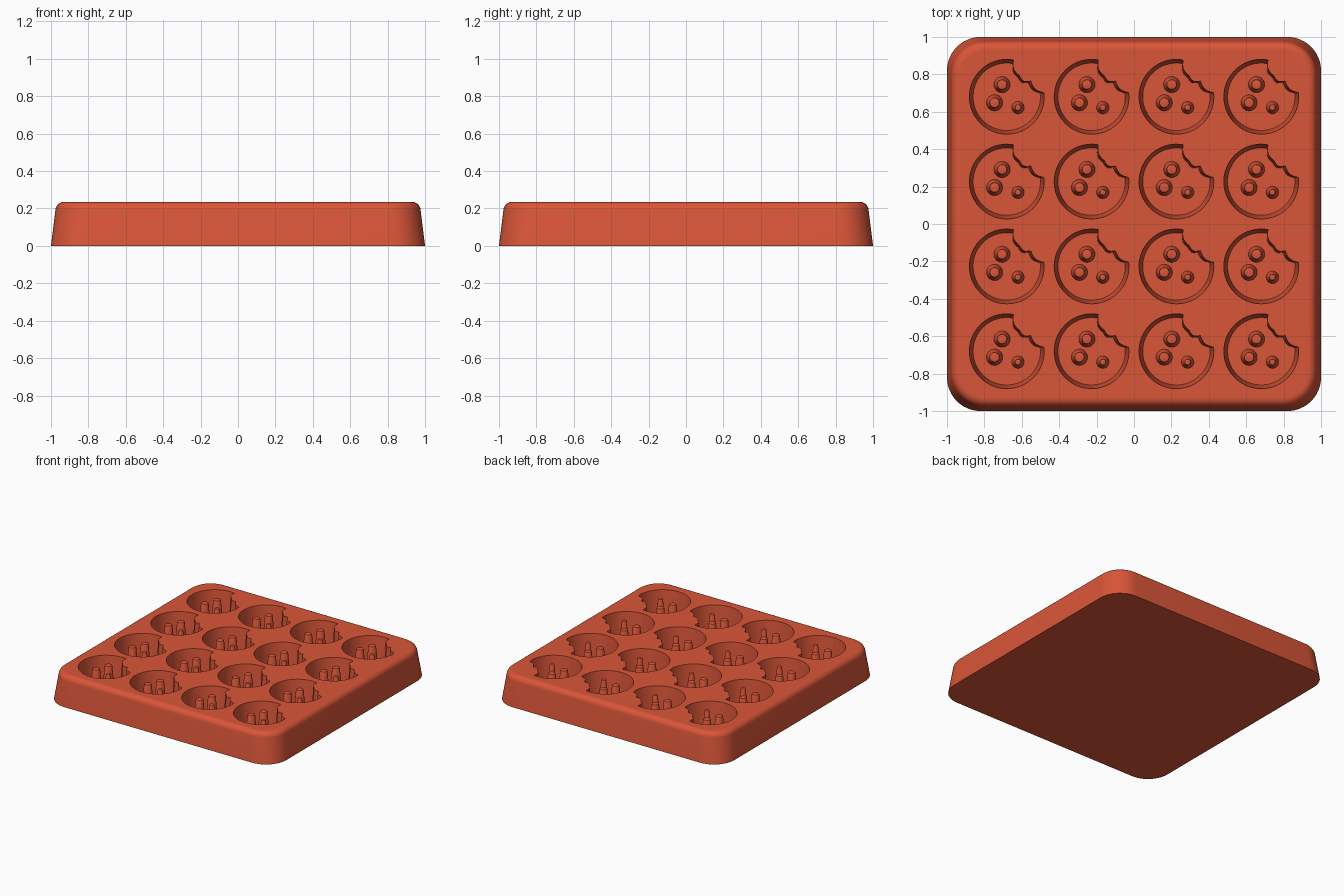
import bpy, bmesh
from math import pi, sin, cos, atan2, hypot, radians

cube = bpy.data.objects.get("Cube")
if cube:
    bpy.data.objects.remove(cube)

HEIGHT, FLOOR, PITCH, RADIUS = 0.235, 0.03, 0.4535, 0.2

silicone = bpy.data.materials.new("terracotta_red")
silicone.use_nodes = True
COLOUR = (0.70, 0.092, 0.040, 1)
silicone.diffuse_color = COLOUR
silicone.node_tree.nodes["Principled BSDF"].inputs["Base Color"].default_value = COLOUR


def loft(bm, rings):
    """Skin a stack of equal-length rings and cap both ends."""
    loops = [[bm.verts.new(p) for p in ring] for ring in rings]
    n = len(loops[0])
    for low, high in zip(loops, loops[1:]):
        for i in range(n):
            j = (i + 1) % n
            bm.faces.new((low[i], low[j], high[j], high[i]))
    bm.faces.new(loops[0][::-1])
    bm.faces.new(loops[-1])


def finish(name, bm):
    bmesh.ops.recalc_face_normals(bm, faces=bm.faces)
    mesh = bpy.data.meshes.new(name)
    bm.to_mesh(mesh)
    bm.free()
    mesh.materials.append(silicone)
    obj = bpy.data.objects.new(name, mesh)
    bpy.context.collection.objects.link(obj)
    return obj


def activate(obj):
    bpy.ops.object.select_all(action="DESELECT")
    obj.select_set(True)
    bpy.context.view_layer.objects.active = obj


def rounded_square(half, corner, z, steps=12):
    ring = []
    for q, (sx, sy) in enumerate(((1, 1), (-1, 1), (-1, -1), (1, -1))):
        for k in range(steps + 1):
            a = (q + k / steps) * pi / 2
            ring.append((sx * (half - corner) + corner * cos(a),
                         sy * (half - corner) + corner * sin(a), z))
    return ring


def cookie_outline():
    """Round outline with a scalloped bite at the +x +y side."""
    cusps = [(0.036, 0.197), (0.068, 0.112), (0.128, 0.084), (0.198, 0.022)]
    start, end = atan2(cusps[0][1], cusps[0][0]), atan2(cusps[-1][1], cusps[-1][0])
    sweep = end + 2 * pi - start
    pts = [(RADIUS * cos(start + sweep * k / 64), RADIUS * sin(start + sweep * k / 64))
           for k in range(64)]
    # each tooth mark bows toward the cookie's centre
    corners = cusps[::-1]
    for (ax, ay), (bx, by) in zip(corners, corners[1:]):
        dx, dy = bx - ax, by - ay
        length = hypot(dx, dy)
        for k in range(8):
            t = k / 8
            sag = 0.016 * sin(pi * t)
            pts.append((ax + dx * t - dy / length * sag, ay + dy * t + dx / length * sag))
    return pts


centres = [((i - 1.5) * PITCH, (j - 1.5) * PITCH) for i in range(4) for j in range(4)]

# Tray body: drafted sides, rounded top edge
bm = bmesh.new()
fillet, shoulder = 0.045, 0.976
rings = [rounded_square(1.0, 0.18, 0)]
for k in range(9):
    a = radians(6 + 84 * k / 8)
    inset = fillet * (1 - cos(a))
    rings.append(rounded_square(shoulder - inset, 0.18 - inset,
                                HEIGHT - fillet + fillet * sin(a)))
rings.append(rounded_square(shoulder - fillet - 0.005, 0.13, HEIGHT))
loft(bm, rings)
tray = finish("tray_body", bm)

# Cookie-shaped cavities, slightly narrower toward the floor
bm = bmesh.new()
outline = cookie_outline()
for cx, cy in centres:
    loft(bm, [[(cx + x * s, cy + y * s, z) for x, y in outline]
              for z, s in ((FLOOR, 0.9), (HEIGHT, 1.0), (HEIGHT + 0.03, 1.0))])
cutter = finish("cavity_cutter", bm)
cutter.hide_render = True

activate(tray)
cut = tray.modifiers.new("cavities", "BOOLEAN")
cut.operation, cut.solver, cut.object = "DIFFERENCE", "EXACT", cutter
bpy.ops.object.modifier_apply(modifier=cut.name)
bpy.data.objects.remove(cutter)
bpy.ops.object.shade_smooth_by_angle(angle=radians(30))

# Tapered chip posts standing in every cavity: offset x, y, foot and tip radius
chips = [(-0.025, 0.065, 0.044, 0.026),
         (-0.065, -0.032, 0.044, 0.026),
         (0.06, -0.058, 0.034, 0.016)]
bm = bmesh.new()
top = HEIGHT - 0.015
for cx, cy in centres:
    for x, y, foot, tip in chips:
        profile = [(foot, FLOOR - 0.005), (tip + 0.002, top - 0.008),
                   (tip - 0.001, top - 0.002), (tip - 0.007, top)]
        loft(bm, [[(cx + x + r * cos(k * pi / 12), cy + y + r * sin(k * pi / 12), z)
                   for k in range(24)] for r, z in profile])
posts = finish("chip_posts", bm)
activate(posts)
bpy.ops.object.shade_smooth_by_angle(angle=radians(35))
